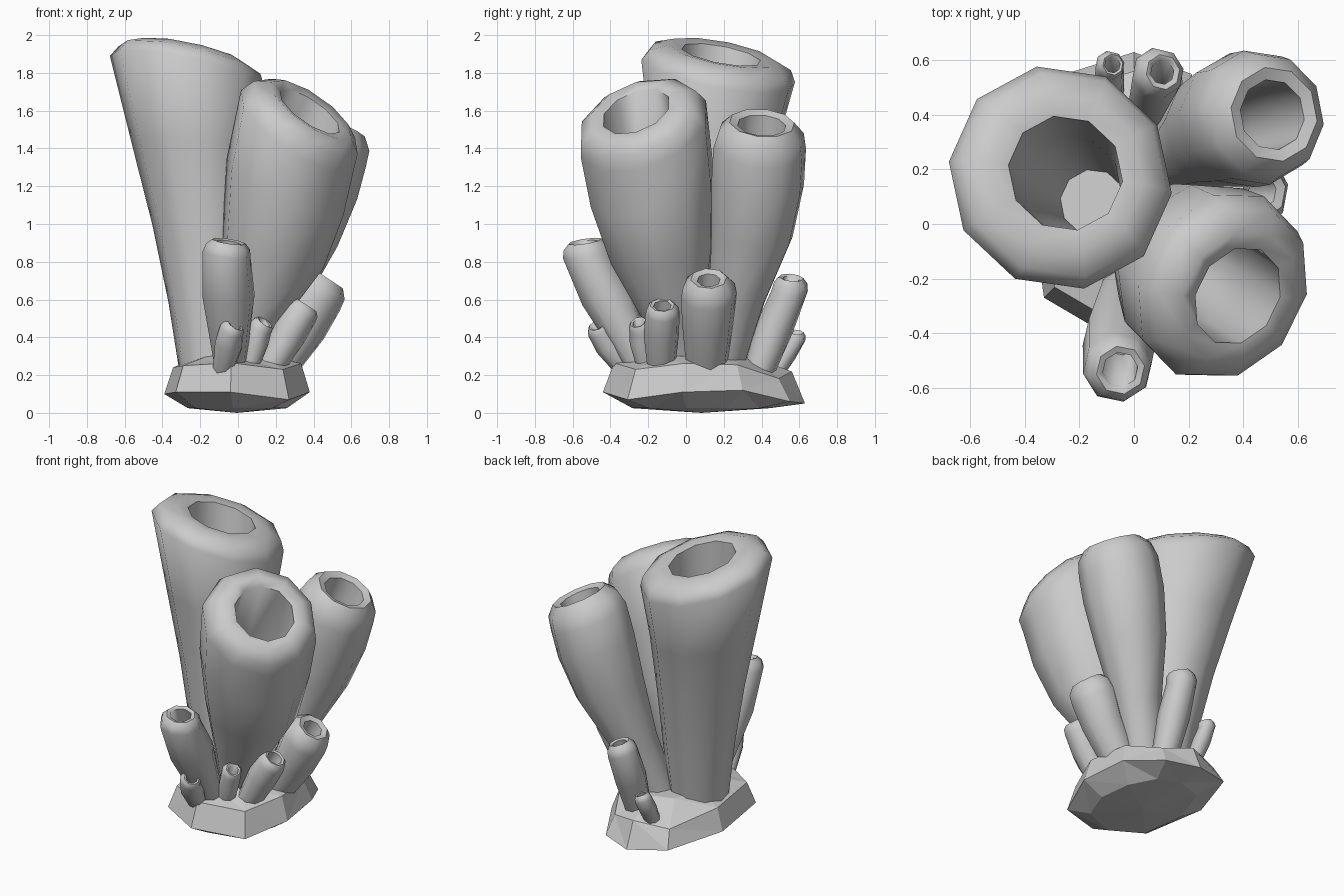
import bpy, bmesh, math
from mathutils import Vector

if "Cube" in bpy.data.objects:
    bpy.data.objects.remove(bpy.data.objects["Cube"])

UP = Vector((0, 0, 1))


def finish(name, bm, smooth):
    bmesh.ops.recalc_face_normals(bm, faces=bm.faces)
    me = bpy.data.meshes.new(name)
    bm.to_mesh(me)
    bm.free()
    ob = bpy.data.objects.new(name, me)
    bpy.context.collection.objects.link(ob)
    if smooth:
        bpy.ops.object.select_all(action='DESELECT')
        ob.select_set(True)
        bpy.context.view_layer.objects.active = ob
        bpy.ops.object.shade_smooth_by_angle(angle=math.radians(62))
    return ob


def skin(bm, rings):
    """Bridge consecutive vertex rings and cap both ends."""
    for a, b in zip(rings, rings[1:]):
        n = len(a)
        for i in range(n):
            bm.faces.new((a[i], a[(i + 1) % n], b[(i + 1) % n], b[i]))
    bm.faces.new(rings[0][::-1])
    bm.faces.new(rings[-1])


def tube(name, stations, normal, hole, lip, sides=10, turn=29):
    """Hollow tube: outer stations (x, y, z, radius), rounded lip, inner wall."""
    bm = bmesh.new()
    normal = Vector(normal).normalized()
    pts = [Vector(s[:3]) for s in stations]
    axis = (pts[-1] - pts[0]).normalized()
    last = len(pts) - 1
    plan = [(p, s[3], axis.lerp(normal, (i / last) ** 2))
            for i, (p, s) in enumerate(zip(pts, stations))]
    top, r = pts[-1], stations[-1][3]
    # rounded lip around the opening
    plan += [(top + normal * lip * .6, r * .92, normal),
             (top + normal * lip, (r * .76 + hole) / 2 + r * .06, normal),
             (top + normal * lip * .9, hole, normal)]
    # inner wall running down to a floor
    for i in range(last - 1, 0, -1):
        plan.append((pts[i], min(hole, stations[i][3] * .55), plan[i][2]))
    rings = []
    for c, rad, d in plan:
        q = UP.rotation_difference(d)
        ring = []
        for k in range(sides):
            a = math.radians(turn) + math.tau * k / sides
            ring.append(bm.verts.new(c + q @ Vector((rad * math.cos(a), rad * math.sin(a), 0))))
        rings.append(ring)
    skin(bm, rings)
    return finish(name, bm, True)


# Rock base, faceted
outline = [(-.33, -.27, .11), (-.04, -.44, .11), (.27, -.31, .07), (.38, -.02, .11), (.34, .3, .12),
           (.21, .55, .06), (0, .63, .05), (-.25, .55, .08), (-.39, .17, .1)]
bm = bmesh.new()
rings = []
for scale, z in ((.68, .025), (1, None), (.88, .25), (.5, .3)):
    ring = []
    for i, (x, y, h) in enumerate(outline):
        zz = h if z is None else z
        if scale == .88:
            zz += .02 * math.sin(i * 2.3) - (.05 if y > .4 else 0)
        ring.append(bm.verts.new((x * scale, .05 + (y - .05) * scale, zz)))
    rings.append(ring)
skin(bm, rings)
bmesh.ops.poke(bm, faces=[f for f in bm.faces if len(f.verts) > 4])
for v in bm.verts:
    if abs(v.co.z - .025) < .001 and len(v.link_edges) == len(outline):
        v.co.z = 0
bmesh.ops.triangulate(bm, faces=bm.faces)
finish("rock_base", bm, False)

# Three large tubes
tube("tall_tube", [(-.13, .05, .22, .18), (-.15, .08, .6, .22), (-.185, .11, 1.0, .27),
                   (-.23, .14, 1.4, .335), (-.27, .17, 1.81, .42)],
     (.22, .19, 1), .215, .1)
tube("front_tube", [(.02, -.03, .25, .11), (.07, -.06, .52, .17), (.185, -.125, .86, .285),
                    (.25, -.18, 1.2, .345), (.315, -.225, 1.5, .365)],
     (.54, -.32, .78), .19, .135)
tube("back_tube", [(.08, .19, .25, .12), (.2, .27, .6, .15), (.32, .35, .95, .22),
                   (.4, .38, 1.22, .25), (.45, .39, 1.4, .25)],
     (.42, .08, .9), .13, .15)

# Small tubes around the rock: base, middle, shoulder
small = [
    ("sprout_front", [(-.04, -.24, .25, .085), (-.05, -.42, .62, .14), (-.06, -.525, .84, .13)],
     (.15, -.15, .97), .066, .07),
    ("sprout_front_tiny", [(-.08, -.31, .22, .055), (-.05, -.41, .36, .075), (-.035, -.455, .435, .068)],
     (.5, -.35, .75), .036, .04),
    ("sprout_right_tiny", [(.06, -.21, .24, .05), (.1, -.235, .38, .065), (.12, -.24, .45, .065)],
     (.55, -.3, .75), .034, .04),
    ("sprout_right", [(.17, -.13, .24, .075), (.27, -.13, .42, .095), (.335, -.125, .53, .092)],
     (.55, 0, .83), .048, .05),
    ("sprout_right_large", [(.2, .11, .24, .11), (.34, .115, .46, .135), (.415, .12, .62, .15)],
     (.55, 0, .83), .062, .11),
    ("sprout_back", [(.08, .38, .2, .08), (.08, .47, .45, .1), (.085, .55, .65, .097)],
     (.3, .1, .95), .045, .07),
    ("sprout_back_tiny", [(-.08, .45, .18, .045), (-.09, .53, .31, .055), (-.09, .58, .39, .055)],
     (.3, .1, .9), .03, .04),
]
for name, stations, normal, hole, lip in small:
    tube(name, stations, normal, hole, lip, sides=8, turn=10)
